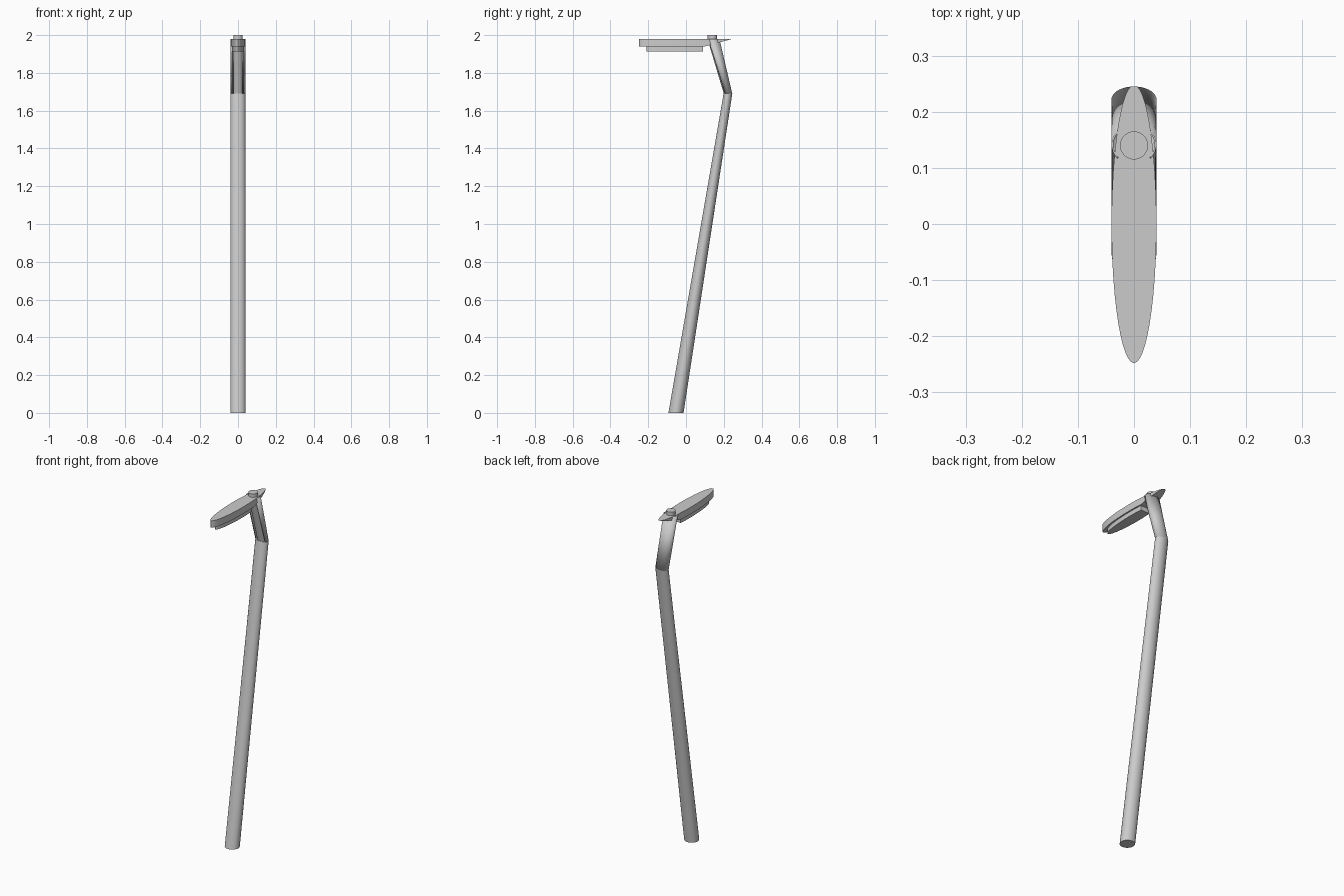
import bpy, bmesh, math
from mathutils import Vector

if "Cube" in bpy.data.objects:
    bpy.data.objects.remove(bpy.data.objects["Cube"])

TAU = 2 * math.pi
SEG = 32


def finish(bm, name, smooth=True):
    bmesh.ops.recalc_face_normals(bm, faces=bm.faces)
    me = bpy.data.meshes.new(name)
    bm.to_mesh(me)
    bm.free()
    ob = bpy.data.objects.new(name, me)
    bpy.context.collection.objects.link(ob)
    if smooth:
        bpy.ops.object.select_all(action='DESELECT')
        ob.select_set(True)
        bpy.context.view_layer.objects.active = ob
        bpy.ops.object.shade_smooth_by_angle(angle=math.radians(35))
    return ob


def loft(name, rings, start=0.0, sweep=TAU, caps=True):
    """Loft horizontal ellipses given as (y, z, radius_x, radius_y)."""
    bm = bmesh.new()
    closed = sweep > TAU - 1e-4
    n = SEG if closed else SEG + 1
    loops = []
    for y, z, rx, ry in rings:
        loops.append([bm.verts.new((rx * math.cos(start + sweep * i / SEG),
                                    y + ry * math.sin(start + sweep * i / SEG), z))
                      for i in range(n)])
    for a, b in zip(loops, loops[1:]):
        for i in range(SEG):
            j = (i + 1) % n
            bm.faces.new((a[i], a[j], b[j], b[i]))
    if caps:
        bm.faces.new(loops[0])
        bm.faces.new(loops[-1])
    return finish(bm, name)


def cut_ellipse(name, rx, ry, z0, z1, point, normal):
    """Elliptical slab trimmed by one plane; the side along normal is removed."""
    bm = bmesh.new()
    n = 48
    base = [bm.verts.new((rx * math.cos(TAU * i / n), ry * math.sin(TAU * i / n), z0))
            for i in range(n)]
    top = [bm.verts.new((v.co.x, v.co.y, z1)) for v in base]
    bm.faces.new(base)
    bm.faces.new(top)
    for i in range(n):
        j = (i + 1) % n
        bm.faces.new((base[i], base[j], top[j], top[i]))
    res = bmesh.ops.bisect_plane(bm, geom=bm.verts[:] + bm.edges[:] + bm.faces[:],
                                 dist=1e-6, plane_co=point, plane_no=normal,
                                 clear_outer=True)
    edges = [g for g in res['geom_cut'] if isinstance(g, bmesh.types.BMEdge)]
    bmesh.ops.contextual_create(bm, geom=edges)
    return finish(bm, name)


# Leaning main pole, flattening towards the bend
loft("lower_pole", [(-0.053, 0, 0.04, 0.04), (0.222, 1.69, 0.04, 0.023)])

# Upper pole: sleeve open at the front around an inner core
gap = math.radians(48)
sleeve = loft("upper_sleeve", [(0.222, 1.69, 0.04, 0.023), (0.141, 1.98, 0.04, 0.036)],
              start=-math.pi / 2 + gap, sweep=TAU - 2 * gap, caps=False)
thick = sleeve.modifiers.new("thickness", 'SOLIDIFY')
thick.thickness = 0.003
thick.offset = -1
loft("upper_core", [(0.222, 1.69, 0.025, 0.022), (0.14, 1.975, 0.025, 0.025)])

# Cap on top of the pole
loft("pole_cap", [(0.14, 1.96, 0.025, 0.025), (0.14, 2.0, 0.025, 0.025)])

# Lamp head with chamfered rear underside
slope = Vector((0, 0.04, -0.145))
cut_ellipse("lamp_head", 0.04, 0.248, 1.94, 1.98, (0, 0.1, 1.94), slope.normalized())

# Light panel under the head
cut_ellipse("light_panel", 0.032, 0.21, 1.914, 1.94, (0, 0.09, 1.93), (0, 1, 0))
